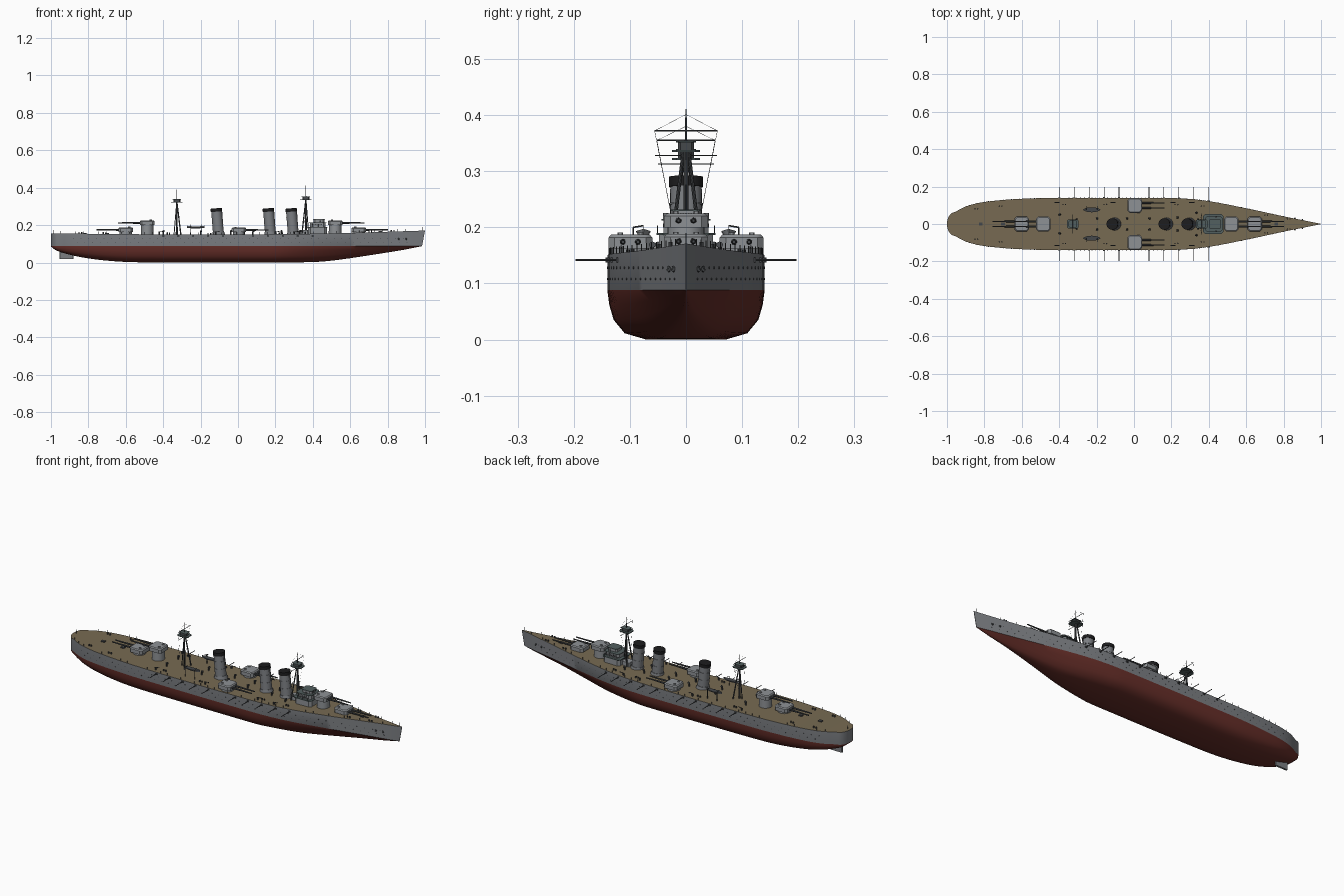
import bpy, bmesh, math
from mathutils import Vector, Matrix

if "Cube" in bpy.data.objects:
    bpy.data.objects.remove(bpy.data.objects["Cube"])

def mat(name, c):
    m = bpy.data.materials.new(name)
    m.diffuse_color = (*c, 1)
    m.use_nodes = True
    m.node_tree.nodes["Principled BSDF"].inputs["Base Color"].default_value = m.diffuse_color
    return m

GREY = mat("hull grey", (0.20, 0.21, 0.225))
LIGHT = mat("turret grey", (0.27, 0.285, 0.30))
RED = mat("red antifouling", (0.135, 0.028, 0.022))
DECK = mat("deck planking", (0.185, 0.145, 0.085))
DARK = mat("dark steel", (0.06, 0.065, 0.07))
BLACK = mat("funnel black", (0.012, 0.012, 0.013))
TEAL = mat("bridge slate", (0.085, 0.115, 0.115))

def curve(table, x):
    """Smooth Hermite interpolation through (x, value) points."""
    n = len(table)
    def slope(i):
        a, b = table[max(i - 1, 0)], table[min(i + 1, n - 1)]
        return (b[1] - a[1]) / (b[0] - a[0])
    for i in range(n - 1):
        (x0, y0), (x1, y1) = table[i], table[i + 1]
        if x <= x1:
            h = x1 - x0
            t = max(0, (x - x0) / h)
            return ((2*t**3 - 3*t*t + 1) * y0 + (t**3 - 2*t*t + t) * h * slope(i)
                    + (3*t*t - 2*t**3) * y1 + (t**3 - t*t) * h * slope(i + 1))
    return table[-1][1]

BEAM = [(-0.96, 0.062), (-0.9, 0.094), (-0.8, 0.118), (-0.6, 0.135), (-0.4, 0.139), (0, 0.14), (0.25, 0.137),
        (0.4, 0.122), (0.6, 0.084), (0.8, 0.041), (1, 0.001)]
SHEER = [(-1, 0.156), (-0.5, 0.151), (0, 0.15), (0.5, 0.156), (1, 0.171)]
KEEL = [(-1, 0.085), (-0.97, 0.064), (-0.9, 0.042), (-0.8, 0.022), (-0.65, 0.006), (-0.5, 0.001), (0, 0.0),
        (0.38, 0.002), (0.5, 0.010), (0.75, 0.046), (1, 0.0875)]
WL = 0.088

def beam(x):
    if x < -0.96:
        return 0.062 * math.sqrt(max(0, 1 - ((-0.96 - x) / 0.04) ** 2)) + 0.0005
    return curve(BEAM, x)

def deck(x):
    return curve(SHEER, x)

def finish(name, bm, *mats, smooth=True):
    me = bpy.data.meshes.new(name)
    bmesh.ops.recalc_face_normals(bm, faces=bm.faces)
    bm.to_mesh(me)
    bm.free()
    for m in mats:
        me.materials.append(m)
    ob = bpy.data.objects.new(name, me)
    bpy.context.collection.objects.link(ob)
    if smooth:
        bpy.context.view_layer.objects.active = ob
        bpy.ops.object.select_all(action='DESELECT')
        ob.select_set(True)
        bpy.ops.object.shade_smooth_by_angle(angle=math.radians(35))
    return ob

def rod(bm, a, b, r, r2=None, n=8, mi=0):
    a, b = Vector(a), Vector(b)
    d = b - a
    M = Matrix.Translation((a + b) / 2) @ d.to_track_quat('Z', 'Y').to_matrix().to_4x4()
    res = bmesh.ops.create_cone(bm, cap_ends=True, segments=n, radius1=r, radius2=r if r2 is None else r2,
                                depth=d.length, matrix=M)
    for f in {f for v in res['verts'] for f in v.link_faces}:
        f.material_index = mi

def block(bm, x0, x1, y, hw, z0, z1, ch=0.0, top=1.0, mi=0):
    """Chamfered-plan block, optionally tapering to the top."""
    cx, hx = (x0 + x1) / 2, (x1 - x0) / 2
    plan = [(hx - ch, hw), (hx, hw - ch), (hx, ch - hw), (hx - ch, -hw),
            (ch - hx, -hw), (-hx, ch - hw), (-hx, hw - ch), (ch - hx, hw)]
    rings = [[bm.verts.new((cx + px * s, y + py * s, z)) for px, py in plan] for z, s in ((z0, 1), (z1, top))]
    faces = [bm.faces.new(rings[0]), bm.faces.new(rings[1])]
    for i in range(8):
        j = (i + 1) % 8
        faces.append(bm.faces.new((rings[0][i], rings[0][j], rings[1][j], rings[1][i])))
    for f in faces:
        f.material_index = mi

# Hull: lofted stations, red below the waterline, planked deck on top
FULL = [(0, 0), (0.5, 0.0), (0.78, 0.13), (0.92, 0.40), (0.975, 0.70), (1, 1)]
bm = bmesh.new()
xs = [-1, -0.998, -0.992, -0.982, -0.97, -0.955] + [-0.93 + i * 0.03 for i in range(64)] + [0.98, 1.0]
rows = []
for x in xs:
    b, t, k = beam(x), deck(x), min(curve(KEEL, x), WL - 0.0005)
    v = min(1, max(0, (x - 0.2) / 0.6)) * 0.75          # sections turn V-shaped forward
    half = []
    for s, w in FULL:
        half.append((b * (s * (1 - v) + w * v), k + (WL - k) * w))
    half.append((b, t))
    rake = 0.016 * max(0, (x - 0.9) / 0.1)
    place = lambda y, z: bm.verts.new((x - rake * min(1, (t - z) / (t - WL)), y, z))
    rows.append([place(-y, z) for y, z in reversed(half)] + [place(y, z) for y, z in half[1:]])
n = len(rows[0])
for p, q in zip(rows, rows[1:]):
    for i in range(n):
        j = (i + 1) % n
        f = bm.faces.new((p[i], q[i], q[j], p[j]))
        f.material_index = 2 if i == n - 1 else (0 if i in (0, n - 2) else 1)
bm.faces.new(rows[0])
bm.faces.new(rows[-1])
finish("hull", bm, GREY, RED, DECK)

# Rudder
bm = bmesh.new()
block(bm, -0.955, -0.88, 0, 0.005, 0.018, 0.066, 0.003)
finish("rudder", bm, GREY)

# Portholes, anchors and hawse plates on the hull sides
bm = bmesh.new()
for s in (-1, 1):
    for row, z in enumerate((0.128, 0.108)):
        for i in range(44):
            x = -0.88 + i * 0.041 + row * 0.02
            y = s * beam(x)
            rod(bm, (x, y - s * 0.001, z), (x, y + s * 0.001, z), 0.0022, n=6)
    for x in (0.86, 0.9):
        rod(bm, (x, s * (beam(x) - 0.002), 0.128), (x, s * (beam(x) + 0.004), 0.122), 0.006, 0.003, n=6)
finish("portholes_and_anchors", bm, DARK)

# Net booms projecting from the sides
bm = bmesh.new()
for s in (-1, 1):
    for i in (-5, -4, -3, -2, -1, 1, 2, 3, 4, 5):
        x = i * 0.08
        rod(bm, (x, s * (beam(x) - 0.004), 0.142), (x, s * 0.197, 0.142), 0.0018, n=6)
        block(bm, x - 0.006, x + 0.006, s * beam(x), 0.003, 0.137, 0.146)
finish("net_booms", bm, DARK)

# Railing posts, bollards and staffs
bm = bmesh.new()
for s in (-1, 1):
    for i in range(47):
        x = -0.95 + i * 0.041
        y = s * (beam(x) - 0.003)
        rod(bm, (x, y, deck(x)), (x, y, deck(x) + 0.012), 0.0009, n=4)
    for x in (-0.85, -0.72, -0.38, -0.16, 0.22, 0.36, 0.7, 0.82):
        for d in (0, 0.014):
            y = s * beam(x) * 0.75
            rod(bm, (x + d, y, deck(x) - 0.001), (x + d, y, deck(x) + 0.009), 0.0035)
rod(bm, (0.985, 0, 0.165), (0.985, 0, 0.19), 0.0012, n=5)
rod(bm, (-0.985, 0, 0.15), (-0.985, 0, 0.175), 0.0012, n=5)
finish("rail_posts_and_bollards", bm, DARK)

# Twin gun turrets: centre x, y, base height, direction
def turret(name, x, y, z, d):
    bm = bmesh.new()
    rod(bm, (x, y, 0.14), (x, y, z + 0.002), 0.033, n=24)
    block(bm, x - 0.039, x + 0.039, y, 0.039, z, z + 0.020, 0.011, 1.0)
    block(bm, x - 0.039, x + 0.039, y, 0.039, z + 0.020, z + 0.025, 0.011, 0.88)
    for s in (-1, 1):
        block(bm, x - d * 0.018 - 0.006, x - d * 0.018 + 0.006, y + s * 0.018, 0.005, z + 0.024, z + 0.029, 0.002)
        gy = y + s * 0.0135
        rod(bm, (x + d * 0.03, gy, z + 0.012), (x + d * 0.085, gy, z + 0.012), 0.0055, 0.0045, 10, 1)
        rod(bm, (x + d * 0.085, gy, z + 0.012), (x + d * 0.157, gy, z + 0.012), 0.0042, 0.003, 10, 1)
    finish(name, bm, LIGHT, DARK)

turret("fore_turret", 0.645, 0, 0.163, 1)
turret("fore_raised_turret", 0.52, 0, 0.200, 1)
turret("aft_raised_turret", -0.485, 0, 0.200, -1)
turret("aft_turret", -0.60, 0, 0.163, -1)
turret("left_wing_turret", 0.005, 0.099, 0.162, 1)
turret("right_wing_turret", 0.005, -0.099, 0.162, 1)

# Funnels, slightly raked, with black caps
def funnel(name, x):
    bm = bmesh.new()
    at = lambda z: (x + 0.006 - (z - 0.15) * 0.09, 0, z)
    rod(bm, at(0.145), at(0.165), 0.035, 0.031, 24)
    rod(bm, at(0.165), at(0.276), 0.029, 0.028, 24)
    rod(bm, at(0.272), at(0.290), 0.0305, 0.0305, 24, 1)
    for z in (0.2, 0.24):
        rod(bm, at(z), at(z + 0.003), 0.0302, n=24)
    rod(bm, (x + 0.031, 0, 0.15), (x + 0.022, 0, 0.283), 0.003, n=6)
    finish(name, bm, GREY, BLACK)

for name, x in (("aft_funnel", -0.11), ("middle_funnel", 0.168), ("front_funnel", 0.29)):
    funnel(name, x)

# Bridge: stepped decks with slate walkways, windows and wing railings
bm = bmesh.new()
block(bm, 0.375, 0.475, 0, 0.048, 0.145, 0.186, 0.012)
block(bm, 0.368, 0.478, 0, 0.053, 0.186, 0.190, 0.012, mi=1)
block(bm, 0.385, 0.468, 0, 0.040, 0.190, 0.212, 0.012)
block(bm, 0.380, 0.472, 0, 0.044, 0.212, 0.215, 0.012, mi=1)
block(bm, 0.405, 0.462, 0, 0.025, 0.215, 0.229, 0.008)
block(bm, 0.402, 0.465, 0, 0.028, 0.229, 0.232, 0.008, mi=1)
block(bm, 0.33, 0.375, 0, 0.022, 0.145, 0.175, 0.004)
for i in range(-3, 4):
    block(bm, 0.461, 0.4628, i * 0.0048, 0.0015, 0.220, 0.226, mi=2)
    for s in (-1, 1):
        block(bm, 0.42 + i * 0.008, 0.424 + i * 0.008, s * 0.040, 0.001, 0.200, 0.207, mi=2)
for s in (-1, 1):
    for x in (0.372, 0.40, 0.43, 0.46):
        rod(bm, (x, s * 0.051, 0.188), (x, s * 0.051, 0.203), 0.001, n=4, mi=2)
    rod(bm, (0.37, s * 0.051, 0.203), (0.465, s * 0.051, 0.203), 0.001, n=4, mi=2)
    rod(bm, (0.44, s * 0.036, 0.214), (0.44, s * 0.036, 0.226), 0.005, n=8)
finish("bridge", bm, LIGHT, TEAL, DARK, smooth=False)

# Tripod masts with spotting tops, yards and rigging
def mast(name, x, top, zt, yards, foot, spread):
    bm = bmesh.new()
    rod(bm, (x, 0, 0.145), (x, 0, zt), 0.0055, 0.004, 10)
    rod(bm, (x, 0, zt), (x, 0, top), 0.0025, 0.001, 6)
    for s in (-1, 1):
        rod(bm, (x + foot, s * spread, 0.145), (x, s * 0.004, zt), 0.0035, 0.003, 8)
    rod(bm, (x - foot * 0.7, 0, 0.145), (x, 0, zt), 0.0025, n=6)
    block(bm, x - 0.031, x + 0.031, 0, 0.025, zt - 0.008, zt - 0.004, 0.008, mi=1)
    block(bm, x - 0.019, x + 0.019, 0, 0.014, zt - 0.004, zt + 0.009, 0.004)
    block(bm, x - 0.023, x + 0.023, 0, 0.018, zt + 0.009, zt + 0.012, 0.005, mi=1)
    for z, w in yards:
        rod(bm, (x, -w, z), (x, w, z), 0.0012, n=5)
    z, w = yards[0]
    for s in (-1, 1):
        rod(bm, (x, s * w, z), (x - 0.01, s * 0.022, 0.20), 0.0004, n=3)
        rod(bm, (x, 0, top - 0.01), (x, s * w, z), 0.0004, n=3)
    finish(name, bm, DARK, TEAL)

mast("fore_mast", 0.363, 0.411, 0.342, ((0.372, 0.056), (0.328, 0.055)), -0.022, 0.028)
mast("aft_mast", -0.327, 0.39, 0.328, ((0.355, 0.052), (0.313, 0.050)), 0.022, 0.028)

# Ship's boats hung on davits
for side, s in (("left", 1), ("right", -1)):
    bm = bmesh.new()
    y = s * 0.076
    rings = []
    for i in range(9):
        u = -1 + i / 4
        w = 0.0125 * (1 - abs(u) ** 2.5) + 0.0008
        cx, sh = -0.226 + u * 0.047, 0.004 * u * u
        rings.append([bm.verts.new((cx, y + a * w, z)) for a, z in
                      ((-1, 0.193 + sh), (-0.7, 0.186), (0, 0.182 + sh), (0.7, 0.186), (1, 0.193 + sh))])
    for p, q in zip(rings, rings[1:]):
        for i in range(5):
            f = bm.faces.new((p[i], q[i], q[(i + 1) % 5], p[(i + 1) % 5]))
            f.material_index = 1 if i == 4 else 0
    bm.faces.new(rings[0])
    bm.faces.new(rings[-1])
    for x in (-0.255, -0.197):
        rod(bm, (x, y + s * 0.018, 0.145), (x, y + s * 0.018, 0.2), 0.0016, n=6, mi=1)
        rod(bm, (x, y + s * 0.018, 0.2), (x, y, 0.203), 0.0014, n=6, mi=1)
        rod(bm, (x, y, 0.203), (x, y, 0.188), 0.0007, n=4, mi=1)
    finish(side + "_boat", bm, LIGHT, DARK)

# Deck vents, hatches and light guns
bm = bmesh.new()
for s in (-1, 1):
    for x, y in ((-0.2, 0.03), (-0.04, 0.03), (0.08, 0.03), (0.23, 0.035), (-0.4, 0.05), (0.33, 0.06)):
        rod(bm, (x, s * y, 0.147), (x, s * y, 0.166), 0.004)
        rod(bm, (x - 0.003, s * y, 0.166), (x + 0.007, s * y, 0.169), 0.004, 0.006)
    for x in (-0.42, -0.12, 0.2, 0.3):
        rod(bm, (x, s * 0.115, 0.147), (x, s * 0.115, 0.162), 0.004)
        rod(bm, (x - 0.006, s * 0.115, 0.163), (x + 0.022, s * 0.115, 0.166), 0.002, n=6)
for x in (-0.82, -0.7, 0.76):
    block(bm, x - 0.01, x + 0.01, 0, 0.008, 0.145, deck(x) + 0.005)
finish("deck_fittings", bm, DARK)
